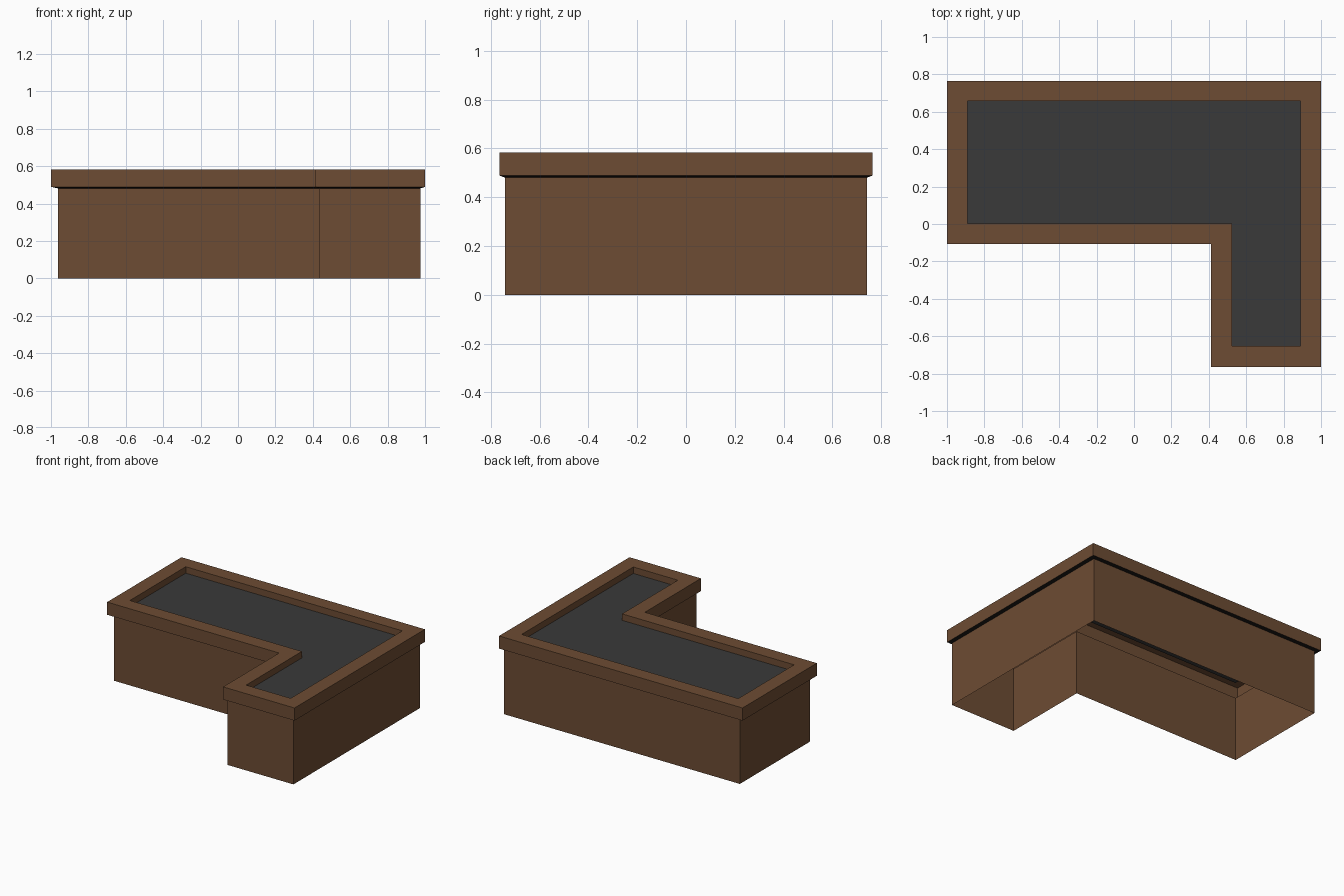
import bpy, bmesh

if "Cube" in bpy.data.objects:
    bpy.data.objects.remove(bpy.data.objects["Cube"])


def material(name, r, g, b):
    m = bpy.data.materials.new(name)
    m.diffuse_color = (r, g, b, 1)
    m.use_nodes = True
    m.node_tree.nodes["Principled BSDF"].inputs["Base Color"].default_value = m.diffuse_color
    return m


brown = material("wood brown", 0.153, 0.072, 0.033)
grey = material("dark grey", 0.042, 0.042, 0.042)
black = material("shadow black", 0.008, 0.007, 0.006)


def ell(x0, x1, y0, y1, nx, ny):
    """L outline, anticlockwise; the notch corner is at (nx, ny)."""
    return [(x0, ny), (nx, ny), (nx, y0), (x1, y0), (x1, y1), (x0, y1)]


def loft(name, sections, mats, bands, cap=None):
    """Skin stacked outlines [(outline, z)]; bands gives a material per band."""
    bm = bmesh.new()
    rings = [[bm.verts.new((x, y, z)) for x, y in o] for o, z in sections]
    for a, b, mat in zip(rings, rings[1:], bands):
        for i in range(len(a)):
            j = (i + 1) % len(a)
            bm.faces.new((a[i], a[j], b[j], b[i])).material_index = mat
    if cap is not None:
        bm.faces.new(rings[-1]).material_index = cap
    me = bpy.data.meshes.new(name)
    bm.to_mesh(me)
    bm.free()
    for m in mats:
        me.materials.append(m)
    ob = bpy.data.objects.new(name, me)
    bpy.context.collection.objects.link(ob)
    return ob


body = ell(-0.962, 0.975, -0.742, 0.742, 0.435, -0.082)
outer = ell(-1, 1, -0.765, 0.765, 0.413, -0.107)
inner = ell(-0.89, 0.89, -0.653, 0.658, 0.524, 0.002)

# Open-bottomed counter walls
loft("counter_walls", [(body, 0), (body, 0.481)], [brown], [0])

# Overhanging rim: dark sloped underside, outer face, top, inner face
loft("counter_rim",
     [(body, 0.481), (outer, 0.489), (outer, 0.583), (inner, 0.583), (inner, 0.535)],
     [brown, black], [1, 0, 0, 0])

# Recessed worktop
loft("worktop", [(inner, 0.535)], [grey], [], cap=0)
